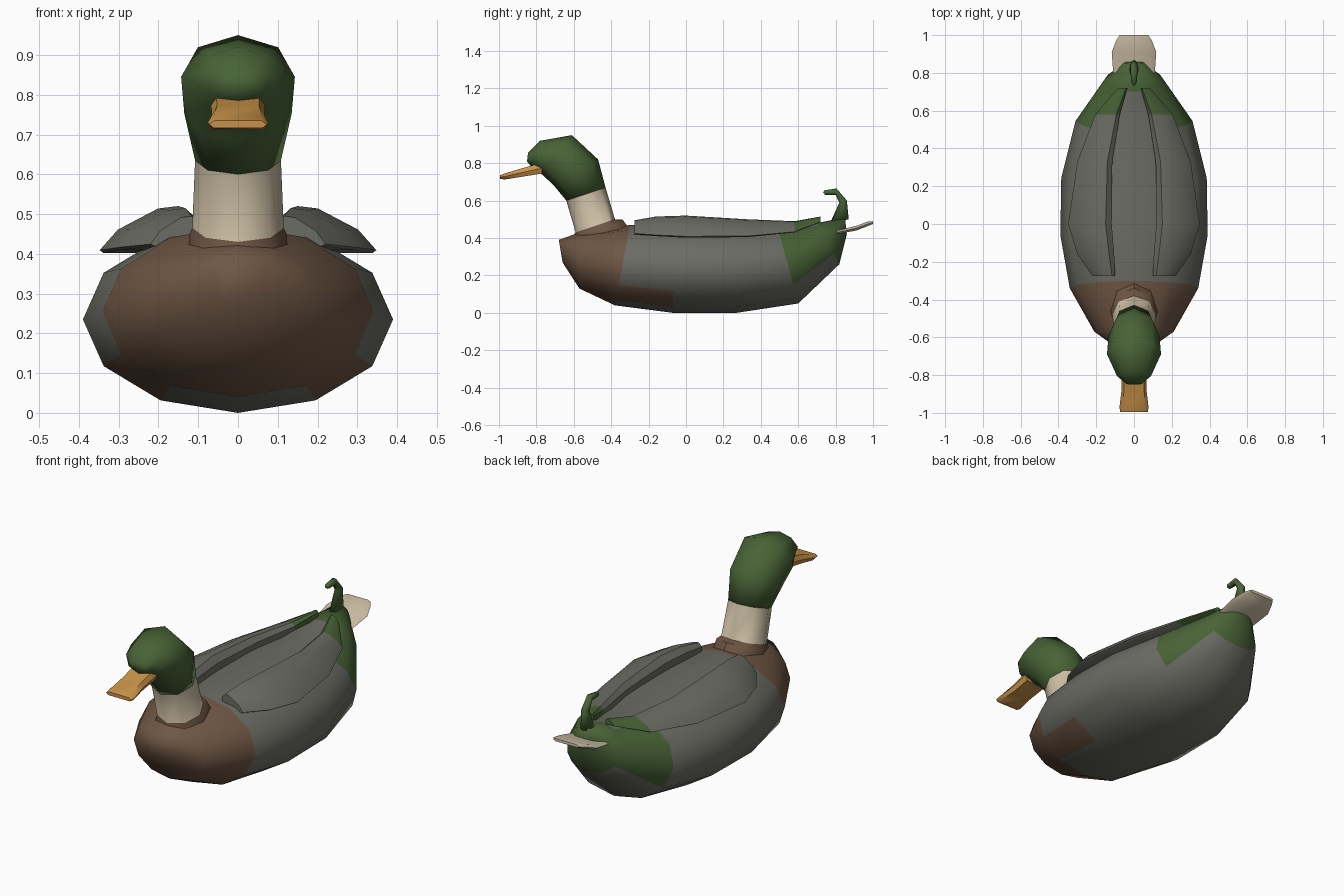
import bpy, bmesh, math

if "Cube" in bpy.data.objects:
    bpy.data.objects.remove(bpy.data.objects["Cube"])


def material(name, rgb):
    m = bpy.data.materials.new(name)
    m.diffuse_color = (*rgb, 1)
    m.use_nodes = True
    m.node_tree.nodes["Principled BSDF"].inputs["Base Color"].default_value = m.diffuse_color
    return m


GREY = material("slate grey", (0.15, 0.15, 0.13))
GREEN = material("deep green", (0.065, 0.125, 0.037))
BROWN = material("chest brown", (0.16, 0.095, 0.058))
CREAM = material("cream", (0.62, 0.53, 0.38))
ORANGE = material("bill orange", (0.58, 0.29, 0.065))


def loft(name, rings, mats, rule=lambda i, k: 0, smooth=180):
    """Skin a list of equal-length rings; rule(span, side) picks the material."""
    bm = bmesh.new()
    vs = [[bm.verts.new(p) for p in r] for r in rings]
    n = len(rings[0])
    for i in range(len(vs) - 1):
        for k in range(n):
            j = (k + 1) % n
            f = bm.faces.new((vs[i][k], vs[i][j], vs[i + 1][j], vs[i + 1][k]))
            f.material_index = rule(i, k)
    bm.faces.new(vs[0]).material_index = rule(0, 0)
    bm.faces.new(vs[-1]).material_index = rule(len(vs) - 2, 0)
    bmesh.ops.recalc_face_normals(bm, faces=bm.faces[:])
    me = bpy.data.meshes.new(name)
    bm.to_mesh(me)
    bm.free()
    for m in mats:
        me.materials.append(m)
    ob = bpy.data.objects.new(name, me)
    bpy.context.collection.objects.link(ob)
    bpy.ops.object.select_all(action='DESELECT')
    ob.select_set(True)
    bpy.context.view_layer.objects.active = ob
    bpy.ops.object.shade_smooth_by_angle(angle=math.radians(smooth))
    return ob


def oval(low, high, w, n):
    """Tilted ellipse from a low (y, z) point to a high one, half-width w."""
    cy, cz = (low[0] + high[0]) / 2, (low[1] + high[1]) / 2
    hy, hz = (low[0] - high[0]) / 2, (low[1] - high[1]) / 2
    return [(w * math.sin(a), cy + hy * math.cos(a), cz + hz * math.cos(a))
            for a in (2 * math.pi * k / n for k in range(n))]


# Body: brown chest, grey flanks, green rump
def body_colour(i, k):
    k = min(k, 11 - k)
    if i < 2 or (i == 2 and k == 1):
        return 1
    if i == 6 or (i == 5 and 2 <= k <= 4):
        return 2
    return 0


loft("body", [oval(*r, 12) for r in (
    ((-0.66, 0.27), (-0.68, 0.39), 0.07),
    ((-0.57, 0.13), (-0.57, 0.43), 0.21),
    ((-0.38, 0.04), (-0.30, 0.47), 0.34),
    ((-0.07, 0.00), (-0.05, 0.47), 0.39),
    ((0.27, 0.00), (0.22, 0.47), 0.385),
    ((0.60, 0.05), (0.49, 0.46), 0.31),
    ((0.82, 0.26), (0.70, 0.48), 0.16),
    ((0.86, 0.42), (0.85, 0.51), 0.05))], [GREY, BROWN, GREEN], body_colour)

# Neck: brown base and cream collar
loft("neck", [oval(*r, 8) for r in (
    ((-0.61, 0.37), (-0.31, 0.46), 0.125),
    ((-0.605, 0.40), (-0.34, 0.50), 0.122),
    ((-0.59, 0.43), (-0.38, 0.50), 0.115),
    ((-0.64, 0.60), (-0.43, 0.67), 0.108))], [BROWN, CREAM],
    lambda i, k: int(i == 2), 50)

# Head
loft("head", [oval(*r, 8) for r in (
    ((-0.64, 0.60), (-0.43, 0.67), 0.108),
    ((-0.71, 0.685), (-0.47, 0.82), 0.135),
    ((-0.77, 0.74), (-0.61, 0.95), 0.143),
    ((-0.83, 0.785), (-0.78, 0.92), 0.09),
    ((-0.85, 0.81), (-0.845, 0.855), 0.04))], [GREEN])


# Flat bevelled section used by the bill and tail
def slab(y, low, high, w):
    mid = (low + high) / 2
    return [(-w * 0.85, y, low), (w * 0.85, y, low), (w, y, mid),
            (w * 0.8, y, high), (-w * 0.8, y, high), (-w, y, mid)]


loft("bill", [slab(*s) for s in (
    (-0.77, 0.745, 0.802, 0.068), (-0.88, 0.727, 0.772, 0.066),
    (-0.97, 0.713, 0.745, 0.077), (-0.995, 0.717, 0.735, 0.073))],
    [ORANGE], smooth=50)
loft("tail", [slab(*s) for s in (
    (0.80, 0.420, 0.438, 0.11), (0.91, 0.440, 0.465, 0.118),
    (0.97, 0.463, 0.487, 0.095), (1.00, 0.475, 0.490, 0.075))],
    [CREAM], smooth=50)


# Folded wings: flat underside, rounded top, green rear tips
def wing_section(y, xin, xout, top, rim):
    w, h = xout - xin, top - rim
    return [(xin, y, rim), (xin, y, top - h * 0.25), (xin + w * 0.14, y, top),
            (xin + w * 0.36, y, top - h * 0.05),
            (xin + w * 0.8, y, rim + h * 0.5), (xout, y, rim + h * 0.06),
            (xout - 0.01, y, rim)]


wings = loft("wings", [wing_section(*s) for s in (
    (-0.275, 0.10, 0.22, 0.495, 0.42), (-0.16, 0.105, 0.30, 0.515, 0.41),
    (0.00, 0.118, 0.348, 0.52, 0.402), (0.33, 0.115, 0.30, 0.50, 0.405),
    (0.58, 0.075, 0.205, 0.49, 0.43), (0.72, 0.035, 0.085, 0.515, 0.485))],
    [GREY, GREEN], lambda i, k: int(i == 4), 40)
wings.modifiers.new("mirror", 'MIRROR')

# Curled tail feather
loft("tail_curl", [oval(*r, 8) for r in (
    ((0.87, 0.50), (0.77, 0.48), 0.025),
    ((0.86, 0.60), (0.82, 0.59), 0.02),
    ((0.805, 0.665), (0.80, 0.63), 0.018),
    ((0.74, 0.655), (0.755, 0.63), 0.014),
    ((0.733, 0.645), (0.745, 0.63), 0.008))], [GREEN])
